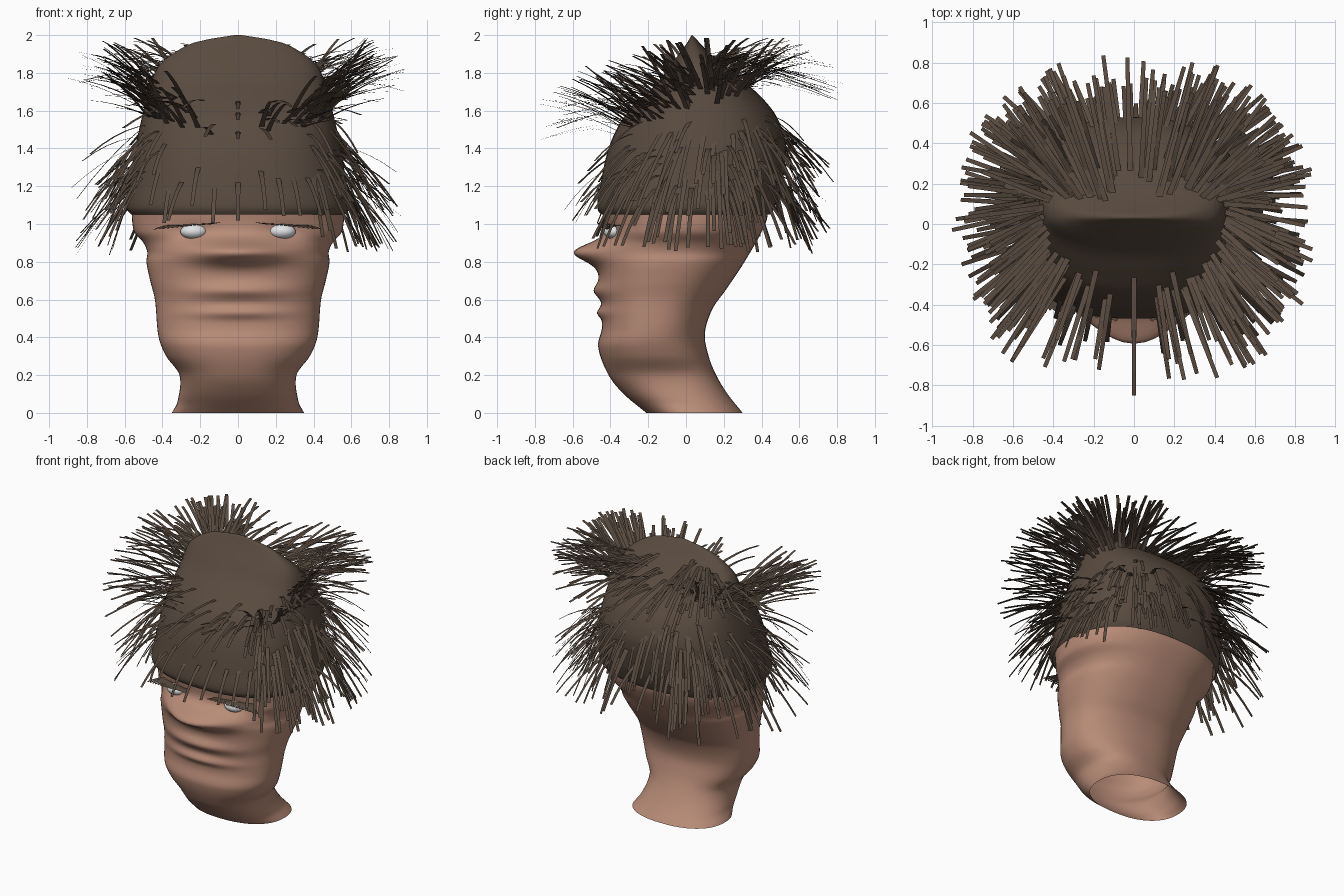
import bpy, bmesh, math, random
from mathutils import Vector

random.seed(11)
cube = bpy.data.objects.get("Cube")
if cube:
    bpy.data.objects.remove(cube)


def material(name, rgb):
    m = bpy.data.materials.new(name)
    m.use_nodes = True
    m.diffuse_color = (*rgb, 1)
    m.node_tree.nodes["Principled BSDF"].inputs["Base Color"].default_value = (*rgb, 1)
    return m


skin = material("skin", (0.48, 0.26, 0.185))
brown = material("dark_brown_hair", (0.10, 0.07, 0.05))
white = material("eye_white", (0.75, 0.77, 0.78))


def finish(bm, name, mat, smooth=True):
    mesh = bpy.data.meshes.new(name)
    bm.to_mesh(mesh)
    bm.free()
    mesh.materials.append(mat)
    obj = bpy.data.objects.new(name, mesh)
    bpy.context.collection.objects.link(obj)
    for p in mesh.polygons:
        p.use_smooth = smooth
    return obj


def curve(points):
    """Smooth function of height through (z, value) points."""
    n = len(points)

    def slope(i):
        a, b = points[max(i - 1, 0)], points[min(i + 1, n - 1)]
        return (b[1] - a[1]) / (b[0] - a[0])

    def f(z):
        i = 0
        while i < n - 2 and z > points[i + 1][0]:
            i += 1
        (z0, v0), (z1, v1) = points[i], points[i + 1]
        h = z1 - z0
        t = min(max((z - z0) / h, 0), 1)
        return (v0 * (1 + 2 * t) * (1 - t) ** 2 + v1 * t * t * (3 - 2 * t)
                + h * t * (1 - t) * (slope(i) * (1 - t) - slope(i + 1) * t))
    return f


def rounded(a, power):
    """Point on a unit superellipse."""
    c, s = math.cos(a), math.sin(a)
    e = 2 / power
    return math.copysign(abs(c) ** e, c), math.copysign(abs(s) ** e, s)


def section(front, back, width, power):
    """Surface point at a height and an angle, from three outlines."""
    def point(z, a):
        u, v = rounded(a, power)
        y0, y1 = front(z), back(z)
        return Vector((u * max(width(z), .002),
                       (y0 + y1) / 2 + v * max((y1 - y0) / 2, .002), z))
    return point


def loft(point, heights, sides=72):
    """Rings joined into a skin, open at the bottom."""
    bm = bmesh.new()
    rings = [[bm.verts.new(point(z, math.tau * i / sides)) for i in range(sides)]
             for z in heights]
    for lo, hi in zip(rings, rings[1:]):
        for i in range(sides):
            j = (i + 1) % sides
            bm.faces.new((lo[i], lo[j], hi[j], hi[i]))
    bm.faces.new(rings[-1])
    return bm


# Head and neck
head_front = curve([(0, -.21), (.1, -.33), (.2, -.41), (.35, -.465), (.45, -.445),
                    (.57, -.445), (.7, -.46), (.85, -.46), (.94, -.43), (1, -.425),
                    (1.1, -.44)])
head_back = curve([(0, .3), (.1, .22), (.2, .16), (.3, .12), (.42, .1),
                   (.55, .14), (.65, .21), (.8, .31), (1, .42), (1.1, .44)])
head_width = curve([(0, .35), (.06, .32), (.2, .31), (.3, .38), (.4, .42),
                    (.6, .44), (.7, .465), (.8, .485), (.85, .48), (.9, .5),
                    (.96, .55), (1.1, .565)])
head_base = section(head_front, head_back, head_width, 2.3)


def swell(z, x, centre, height, spread):
    return math.exp(-((z - centre) / height) ** 2 - (x / spread) ** 2)


def head_point(z, a):
    p = head_base(z, a)
    if p.y < 0:
        # Nose, lips, and the eye hollows
        p.y -= .135 * swell(z, p.x, .85, .06, .25)
        p.y -= .035 * swell(z, p.x, .645, .04, .25)
        p.y -= .028 * swell(z, p.x, .53, .03, .23)
        p.y += .02 * swell(z, abs(p.x) - .24, .96, .04, .09)
    return p


head = finish(loft(head_point, [1.1 * i / 90 for i in range(91)]), "head", skin)

# Scalp, rising to a wedge-shaped crown
cap_front = curve([(1.05, -.45), (1.08, -.47), (1.2, -.455), (1.4, -.41), (1.55, -.34),
                   (1.65, -.25), (1.75, -.15), (1.85, -.075), (1.95, 0), (2, .03)])
cap_back = curve([(1.05, .45), (1.08, .465), (1.2, .505), (1.4, .53), (1.5, .51),
                  (1.6, .46), (1.7, .37), (1.8, .25), (1.9, .13), (2, .035)])
cap_width = curve([(1.05, .565), (1.08, .59), (1.2, .575), (1.4, .545), (1.6, .5),
                   (1.75, .46), (1.85, .41), (1.93, .3), (1.97, .2), (2, .02)])
cap_point = section(cap_front, cap_back, cap_width, 2.4)
steps = [1.05 + .95 * i / 48 for i in range(49)]
scalp = finish(loft(cap_point, steps), "scalp", brown)

for obj in (head, scalp):
    bpy.context.view_layer.objects.active = obj
    obj.select_set(True)
    bpy.ops.object.shade_smooth_by_angle(angle=math.radians(70))
    obj.select_set(False)


# Hair strands: flat arched ribbons from root to tip
def ribbon(bm, root, tip, arch, width, segments=5):
    side = (tip - root).cross(Vector((0, 0, 1))).normalized() * width / 2
    rows = []
    for i in range(segments + 1):
        t = i / segments
        p = root.lerp(tip, t) + Vector((0, 0, arch * 4 * t * (1 - t)))
        s = side * (1 - .3 * t)
        rows.append((bm.verts.new(p - s), bm.verts.new(p + s)))
    for (a, b), (c, d) in zip(rows, rows[1:]):
        bm.faces.new((a, b, d, c))


def strand_angle(centre_density):
    """Random angle, sparser toward the middle of the front and back."""
    while True:
        a = random.uniform(0, math.tau)
        if random.random() < centre_density + abs(math.cos(a)):
            return a


def hair_root(z, a):
    return cap_point(z, a) - Vector((math.cos(a), math.sin(a), 0)) * .03


def hair_tip(a, reach, z):
    u, v = rounded(a, 2.35)
    return Vector((.91 * reach * u, .85 * reach * v, z))


bm = bmesh.new()
for _ in range(270):  # upper tufts, highest at the rear corners
    a = strand_angle(.15)
    c, s = abs(math.cos(a)), math.sin(a)
    z = 1.71 + .13 * s + random.uniform(-.12, .08)
    reach = random.uniform(.74, 1)
    height = 1.7 + .21 * c + .1 * s + random.uniform(-.11, .11) - .55 * (reach - .74)
    ribbon(bm, hair_root(z, a), hair_tip(a, reach, min(height, 1.985)), .02, .028)
for _ in range(330):  # lower hanging locks, thick at the back
    a = strand_angle(.4)
    s = math.sin(a)
    if s < -.75 or (s < -.2 and random.random() < .4):
        continue
    z = random.uniform(1.16, 1.56) + .06 * max(s, 0)
    reach = random.uniform(.7, .98) + .1 * min(s, 0)
    height = max(z - random.uniform(.13, .48), .83 + .07 * random.random())
    ribbon(bm, hair_root(z, a), hair_tip(a, reach, height), .03, .028)
for i in range(11):  # fringe over the forehead
    a = -math.pi / 2 + (i - 5) * .16
    z = 1.27 + random.uniform(-.06, .06)
    ribbon(bm, hair_root(z, a), hair_tip(a, random.uniform(.64, .8), z - .22), .03, .028)
for z in (1.47, 1.57, 1.63):  # centre parting locks
    a = -math.pi / 2
    ribbon(bm, hair_root(z, a), hair_tip(a, z - .63, z - .02), .03, .026)
finish(bm, "hair_strands", brown, smooth=False)

# Eyes and lashes, mirrored
for side, label in ((1, "left"), (-1, "right")):
    bm = bmesh.new()
    bmesh.ops.create_uvsphere(bm, u_segments=24, v_segments=14, radius=1)
    for v in bm.verts:
        v.co = Vector((side * (.235 + v.co.x * .07), -.385 + v.co.y * .05,
                       .96 + v.co.z * .04))
    finish(bm, label + "_eye", white)

    bm = bmesh.new()
    for i in range(16):
        t = i / 15
        root = Vector((side * (.15 + .2 * t), -.40 + .06 * t, .995))
        tip = root + Vector((side * (t - .4) * .16, -.08, .01 - .035 * t))
        ribbon(bm, root, tip, .006, .024, 3)
    finish(bm, label + "_lashes", brown, smooth=False)
